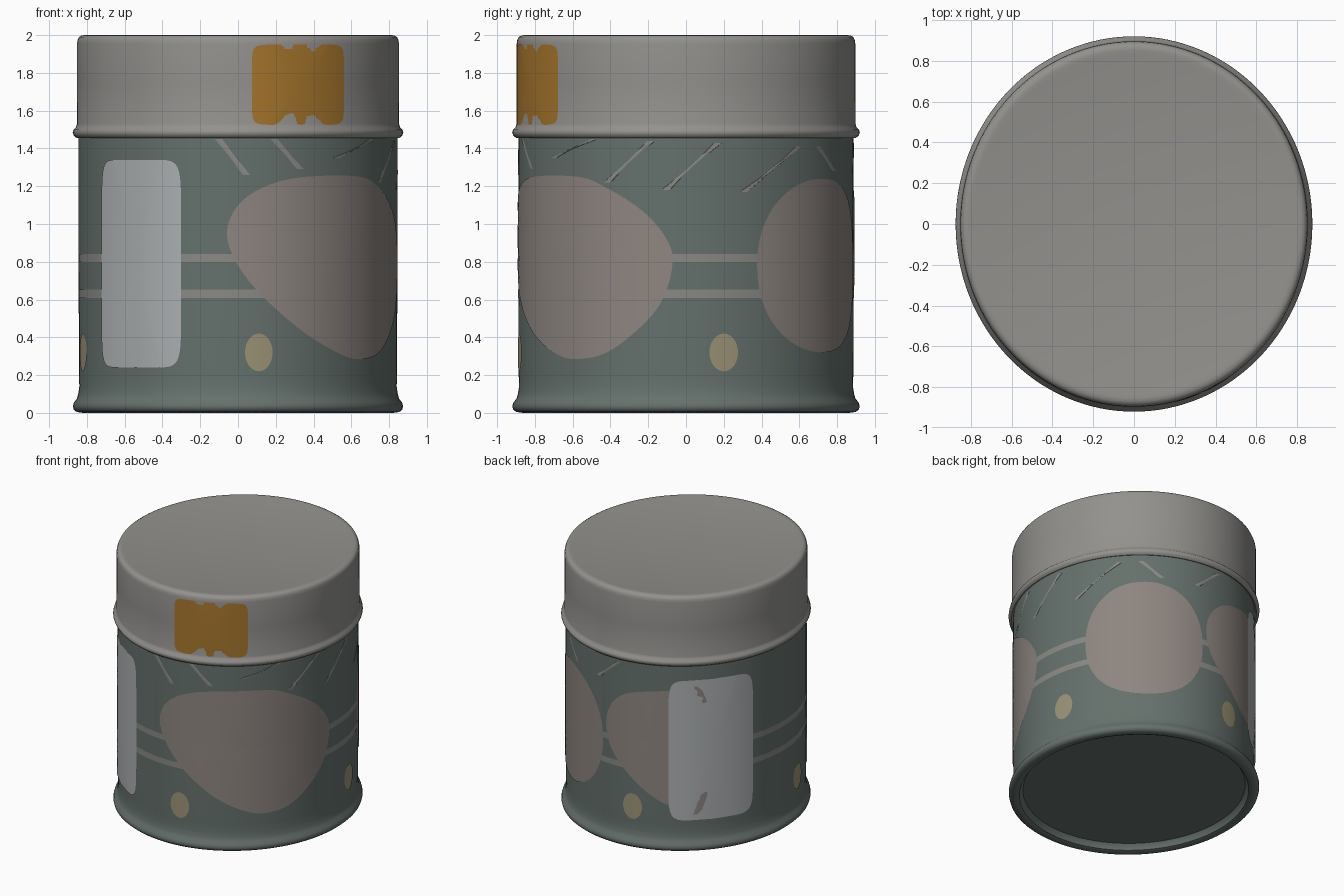
import bpy, bmesh
from math import sin, cos, pi, radians

if "Cube" in bpy.data.objects:
    bpy.data.objects.remove(bpy.data.objects["Cube"])

SEG = 128
OVAL = 1.052          # the tin is slightly deeper than wide


def material(name, rgb):
    m = bpy.data.materials.new(name)
    m.diffuse_color = (*rgb, 1)
    m.use_nodes = True
    m.node_tree.nodes["Principled BSDF"].inputs["Base Color"].default_value = m.diffuse_color
    return m


GREEN = material("green_grey", (0.13, 0.165, 0.15))
METAL = material("lid_metal", (0.29, 0.285, 0.27))
CREAM = material("cream_grey", (0.27, 0.235, 0.215))
WHITE = material("label_white", (0.42, 0.44, 0.45))
GOLD = material("gold", (0.38, 0.18, 0.025))
STRAW = material("straw", (0.33, 0.29, 0.18))
LINE = material("pale_line", (0.25, 0.25, 0.235))


def finish(bm, name, mat):
    me = bpy.data.meshes.new(name)
    bm.to_mesh(me)
    bm.free()
    ob = bpy.data.objects.new(name, me)
    bpy.context.collection.objects.link(ob)
    me.materials.append(mat)
    bpy.ops.object.select_all(action='DESELECT')
    bpy.context.view_layer.objects.active = ob
    ob.select_set(True)
    bpy.ops.object.shade_smooth_by_angle(angle=radians(40))
    return ob


def on_wall(deg, z, r):
    """Point on the oval wall; 0 degrees faces the front, 90 the right."""
    a = radians(deg)
    return (r * sin(a), -r * OVAL * cos(a), z)


def lathe(name, profile, mat):
    bm = bmesh.new()
    rings = []
    for r, z in profile:
        if r == 0:
            rings.append([bm.verts.new((0, 0, z))] * SEG)
        else:
            rings.append([bm.verts.new(on_wall(360 * i / SEG, z, r)) for i in range(SEG)])
    for a, b in zip(rings, rings[1:]):
        for i in range(SEG):
            j = (i + 1) % SEG
            bm.faces.new(dict.fromkeys((a[i], a[j], b[j], b[i])))
    bmesh.ops.recalc_face_normals(bm, faces=bm.faces)
    return finish(bm, name, mat)


def patch(name, outline, mat, r):
    """Thin printed area wrapped on the wall, made of rings shrinking to its middle."""
    bm = bmesh.new()
    cx = sum(p[0] for p in outline) / len(outline)
    cz = sum(p[1] for p in outline) / len(outline)
    mid = bm.verts.new(on_wall(cx, cz, r))
    n, steps, prev = len(outline), 10, None
    for k in range(steps, 0, -1):
        f = k / steps
        ring = [bm.verts.new(on_wall(cx + (x - cx) * f, cz + (z - cz) * f, r)) for x, z in outline]
        if prev:
            for i in range(n):
                j = (i + 1) % n
                bm.faces.new((prev[i], prev[j], ring[j], ring[i]))
        prev = ring
    for i in range(n):
        bm.faces.new((prev[i], prev[(i + 1) % n], mid))
    return finish(bm, name, mat)


def superellipse(x0, x1, z0, z1, power=2.0, n=64):
    def c(v):
        return abs(v) ** (2 / power) * (1 if v > 0 else -1)
    return [((x0 + x1) / 2 + (x1 - x0) / 2 * c(cos(2 * pi * i / n)),
             (z0 + z1) / 2 + (z1 - z0) / 2 * c(sin(2 * pi * i / n))) for i in range(n)]


def smooth_loop(pts, sub=4):
    """Closed Catmull-Rom curve through the points."""
    out, n = [], len(pts)
    for i in range(n):
        p = [pts[(i + k) % n] for k in (-1, 0, 1, 2)]
        for s in range(sub):
            t = s / sub
            out.append(tuple(0.5 * (2 * b + (c - a) * t + (2 * a - 5 * b + 4 * c - d) * t * t
                                    + (3 * b - a - 3 * c + d) * t ** 3) for a, b, c, d in zip(*p)))
    return out


# Body: recessed underside, flared foot bead, straight wall up into the lid
lathe("tin_body", [(0, 0.05), (0.775, 0.05), (0.79, 0.035), (0.80, 0.008), (0.82, 0.0), (0.855, 0.005),
                   (0.870, 0.018), (0.874, 0.035), (0.869, 0.055), (0.853, 0.075), (0.846, 0.10),
                   (0.840, 0.14), (0.842, 0.20), (0.844, 0.8), (0.844, 1.48)], GREEN)

# Lid: rolled bead, straight skirt, rounded shoulder and flat top
lathe("lid", [(0.840, 1.462), (0.855, 1.456), (0.868, 1.466), (0.875, 1.483), (0.871, 1.499),
              (0.858, 1.512), (0.853, 1.53), (0.852, 1.75), (0.852, 1.955), (0.849, 1.975),
              (0.842, 1.99), (0.828, 1.998), (0.81, 2.0), (0.79, 1.996), (0, 1.996)], METAL)

# Twin stripes running round the body
for i, z in enumerate((0.63, 0.82)):
    lathe(f"stripe_{i}", [(0.8455, z - 0.022), (0.8455, z + 0.022)], LINE)

# Diagonal strokes above the printed shapes
strokes = [(-7, 1.45, 3, 1.26), (13, 1.45, 23, 1.29), (38, 1.35, 57, 1.45), (62, 1.22, 78, 1.44),
           (83, 1.18, 101, 1.43), (110, 1.17, 132, 1.41), (142, 1.41, 152, 1.28), (170, 1.27, 183, 1.43)]
for i, (a, z0, b, z1) in enumerate(strokes):
    w = 1.3
    patch(f"stroke_{i}", [(a - w, z0), (a + w, z0), (b + w, z1), (b - w, z1)], LINE, 0.8458)

# Large printed shapes
front_shape = smooth_loop([(-4, .95), (0, .78), (10, .60), (25, .42), (40, .31), (50, .285), (62, .32),
                           (74, .45), (82, .60), (85.5, .80), (83, .93), (75, 1.07), (62, 1.19),
                           (50, 1.25), (25, 1.25), (10, 1.20), (0, 1.10)])
back_shape = smooth_loop([(175, .92), (178, .74), (187, .58), (200, .42), (214, .32), (224, .32),
                          (230, .8), (224, 1.26), (212, 1.26), (198, 1.24), (186, 1.19), (178, 1.08)])
for name, loop in (("front_shape", front_shape), ("back_shape", back_shape),
                   ("round_shape", superellipse(115, 173, 0.32, 1.24, 2.2))):
    patch(name, loop, CREAM, 0.847)

# Pale labels with rounded corners
patch("front_label", superellipse(-58.4, -20.8, 0.24, 1.34, 9, 96), WHITE, 0.8485)
patch("back_label", superellipse(208, 250, 0.24, 1.34, 9, 96), WHITE, 0.8485)

# Small straw spots near the foot
for i, a in enumerate((7.5, 103, 190, 284)):
    patch(f"spot_{i}", superellipse(a - 5, a + 5, 0.22, 0.42, 2, 32), STRAW, 0.847)

# Gold patch on the lid skirt
patch("gold_patch", superellipse(5, 41, 1.525, 1.95, 10, 96), GOLD, 0.8545)
